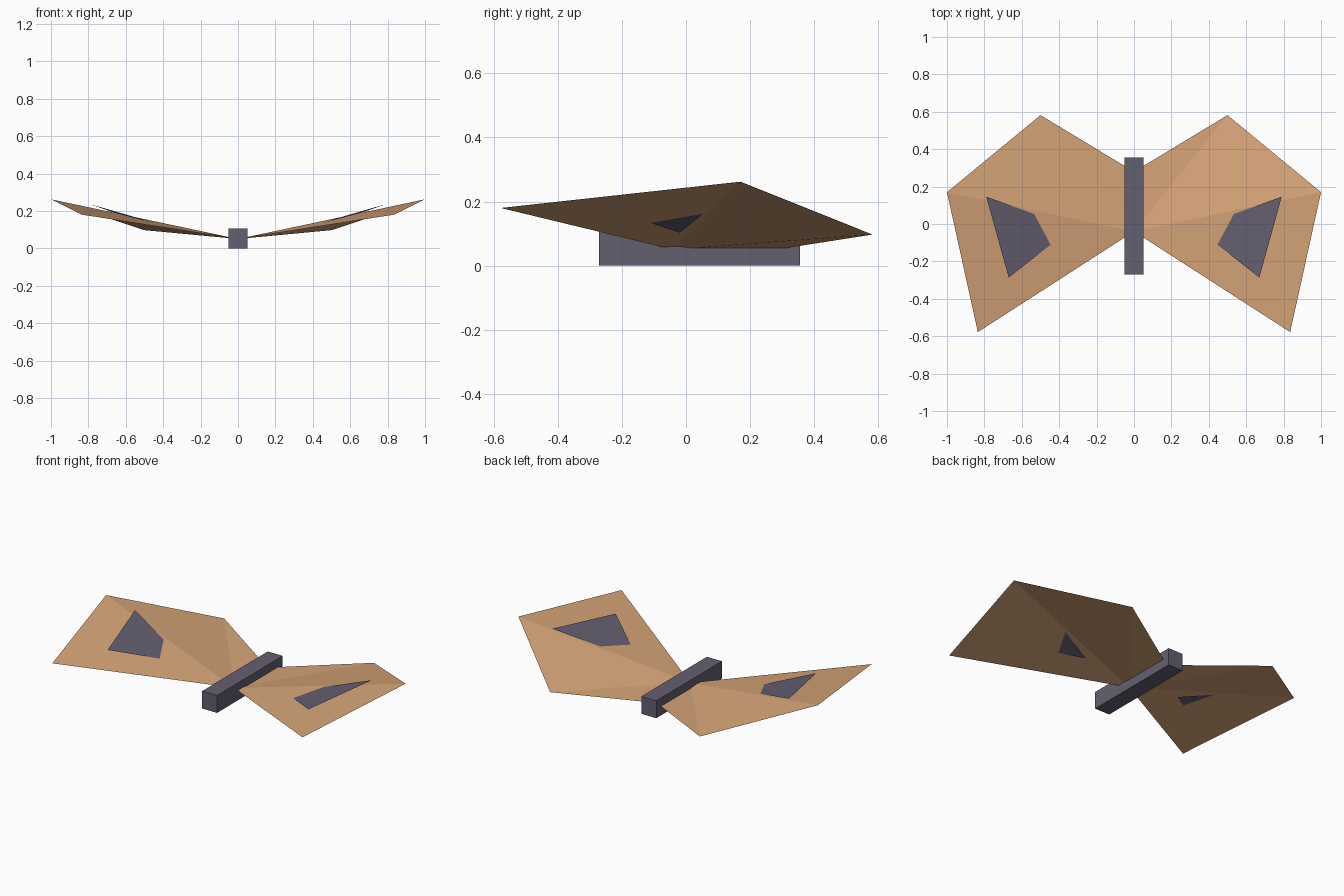
import bpy

cube = bpy.data.objects.get("Cube")
if cube:
    bpy.data.objects.remove(cube, do_unlink=True)


def make_material(name, color):
    mat = bpy.data.materials.new(name)
    mat.use_nodes = True
    mat.diffuse_color = color
    mat.node_tree.nodes["Principled BSDF"].inputs["Base Color"].default_value = color
    return mat


def make_sheet(name, points, faces, side, mat):
    """Thin sheet on one side, with its normals facing up."""
    mesh = bpy.data.meshes.new(name)
    verts = [(side * x, y, z) for x, y, z in points]
    mesh.from_pydata(verts, [], [f if side > 0 else f[::-1] for f in faces])
    mesh.materials.append(mat)
    obj = bpy.data.objects.new(name, mesh)
    bpy.context.collection.objects.link(obj)
    return obj


tan = make_material("warm tan", (0.68, 0.376, 0.188, 1))
slate = make_material("slate purple", (0.127, 0.115, 0.165, 1))

# Body: a long square bar
bpy.ops.mesh.primitive_cube_add(size=1, location=(0, 0.042, 0.0525))
body = bpy.context.object
body.name = "body"
body.dimensions = (0.1, 0.626, 0.105)
body.data.materials.append(slate)

# Wing: a folded fan spreading from the root inside the body
wing_points = [
    (0, -0.04, 0.05),        # root
    (0.835, -0.578, 0.18),   # front tip
    (1.0, 0.17, 0.262),      # outer tip
    (0.5, 0.582, 0.097),     # rear tip
    (0, 0.28, 0.05),         # rear root
]
wing_faces = [(0, i, i + 1) for i in (1, 2, 3)]

# Wing spot: a triangle tilted through the wing surface
spot_points = [(0.33, -0.02, 0.103), (0.67, -0.286, 0.193), (0.79, 0.146, 0.236)]

for label, side in (("left", 1), ("right", -1)):
    make_sheet(label + "_wing", wing_points, wing_faces, side, tan)
    make_sheet(label + "_wing_spot", spot_points, [(0, 1, 2)], side, slate)
